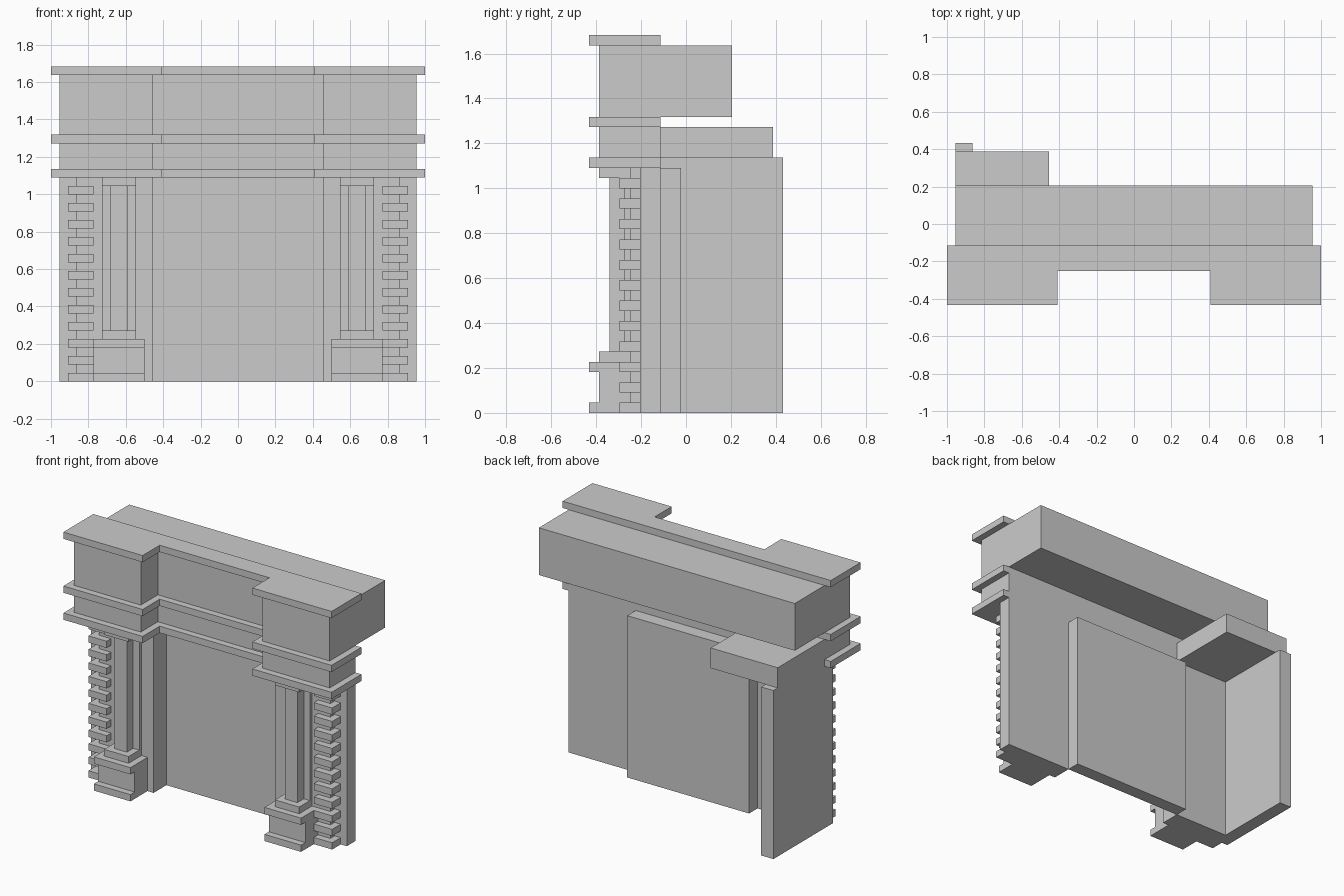
import bpy, bmesh

if "Cube" in bpy.data.objects:
    bpy.data.objects.remove(bpy.data.objects["Cube"])

U = 1 / 22  # the whole model sits on a regular block grid


def finish(name, bm, mirror=False):
    bmesh.ops.recalc_face_normals(bm, faces=bm.faces)
    me = bpy.data.meshes.new(name)
    bm.to_mesh(me)
    bm.free()
    ob = bpy.data.objects.new(name, me)
    bpy.context.collection.objects.link(ob)
    if mirror:
        m = ob.modifiers.new("mirror", 'MIRROR')
        m.use_mirror_merge = False
    return ob


def prism(name, outline, z0, z1, mirror=False):
    """Extrude a plan outline (grid units) from z0 to z1."""
    bm = bmesh.new()
    face = bm.faces.new([bm.verts.new((x * U, y * U, z0 * U)) for x, y in outline])
    ext = bmesh.ops.extrude_face_region(bm, geom=[face])
    for v in ext["geom"]:
        if isinstance(v, bmesh.types.BMVert):
            v.co.z = z1 * U
    return finish(name, bm, mirror)


def box(name, x0, x1, y0, y1, z0, z1, mirror=False):
    return prism(name, [(x0, y0), (x1, y0), (x1, y1), (x0, y1)], z0, z1, mirror)


def breakfront(outer, inner, front, middle, back):
    """Plan with two projecting wings and a set-back centre."""
    return [(-outer, back), (-outer, front), (-inner, front), (-inner, middle),
            (inner, middle), (inner, front), (outer, front), (outer, back)]


# Cornices and the frieze bands between them
for name, z in (("lower_cornice", 24), ("middle_cornice", 28), ("top_cornice", 36)):
    prism(name, breakfront(22, 9, -9.5, -5.5, -2.5), z, z + 1)
for name, z0, z1 in (("lower_frieze", 25, 28), ("upper_frieze", 29, 36)):
    prism(name, breakfront(21, 10, -8.5, -4.5, -2.5), z0, z1)

# Back parts: chimney block, centre panel, one-sided return wall and its cap
box("chimney_block", -21, 21, -2.5, 4.5, 29, 36)
box("centre_panel", -10, 10, -2.5, -0.5, 0, 24)
box("return_wall", -21, -19, -2.5, 9.5, 0, 25)
box("return_cap", -21, -10, -2.5, 8.5, 25, 28)

# Jambs with a raised inner layer
prism("jamb", [(10, -2.5), (10, -5.5), (19, -5.5), (19, -4.5), (21, -4.5), (21, -2.5)],
      0, 24, mirror=True)

# Columns on pedestals
box("pedestal_base", 11, 17, -9.5, -5.5, 0, 1, True)
box("pedestal_body", 11, 17, -8.5, -5.5, 1, 4, True)
box("pedestal_trim", 11, 17, -9.5, -5.5, 4, 5, True)
box("column_base", 12, 16, -8.5, -5.5, 5, 6, True)
prism("column_shaft", [(12, -5.5), (12, -6), (13, -6), (13, -7.5),
                       (15, -7.5), (15, -6), (16, -6), (16, -5.5)], 6, 23, True)
box("column_capital", 12, 16, -8.5, -5.5, 23, 24, True)

# Stacked quoin blocks beside the columns
for i in range(12):
    box(f"quoin_{i + 1}", 17, 20, -6.5, -4.5, 2 * i, 2 * i + 1, True)
